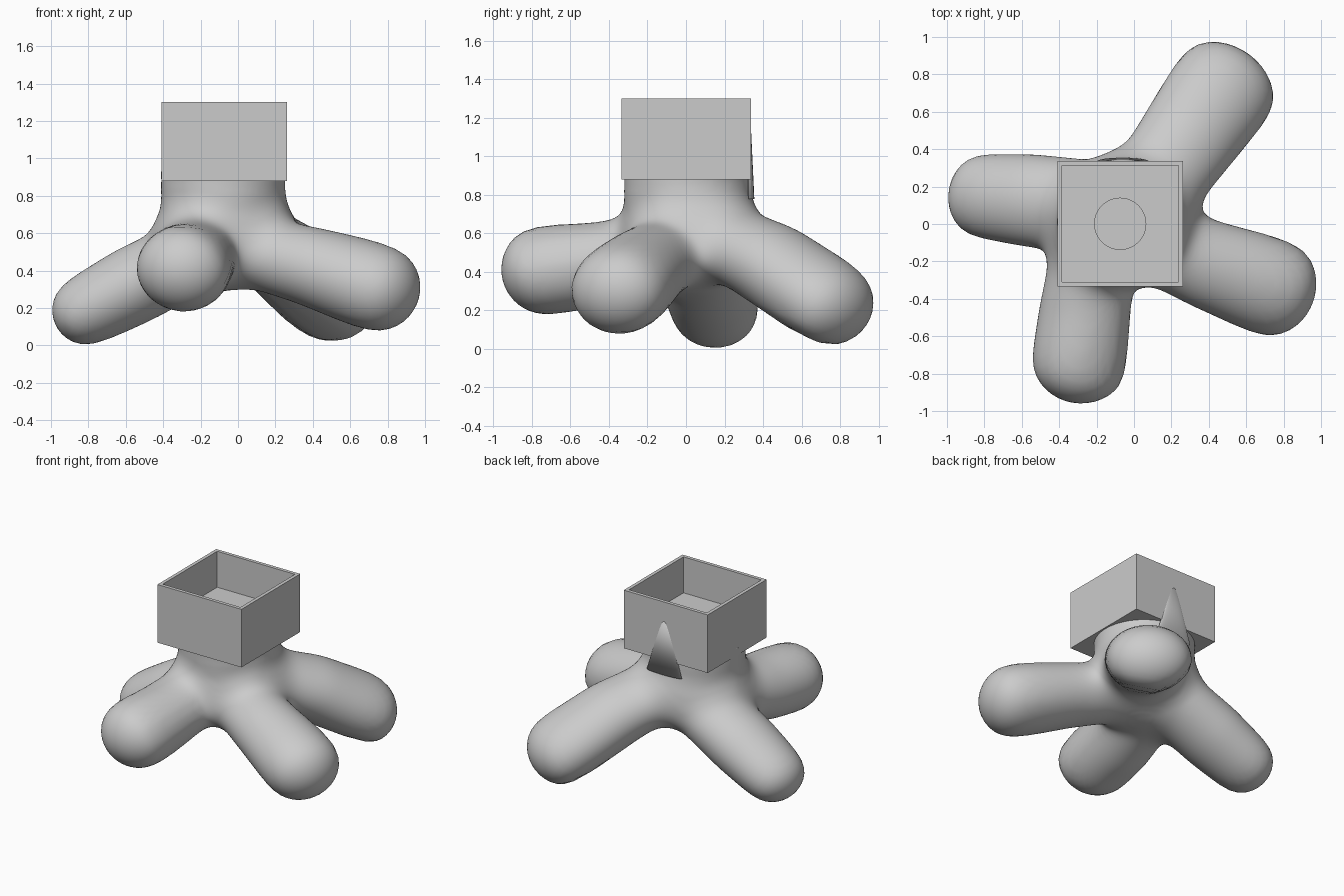
import bpy
import bmesh
from math import cos, sin, tau
from mathutils import Vector

cube = bpy.data.objects.get("Cube")
if cube:
    bpy.data.objects.remove(cube, do_unlink=True)

grey = bpy.data.materials.new("plain grey")
grey.use_nodes = True
GREY = (0.6, 0.6, 0.6, 1.0)
grey.diffuse_color = GREY
grey.node_tree.nodes["Principled BSDF"].inputs["Base Color"].default_value = GREY


def make_object(name, bm, smooth):
    bmesh.ops.recalc_face_normals(bm, faces=bm.faces[:])
    for f in bm.faces:
        f.smooth = smooth
    mesh = bpy.data.meshes.new(name)
    bm.to_mesh(mesh)
    bm.free()
    mesh.materials.append(grey)
    obj = bpy.data.objects.new(name, mesh)
    bpy.context.collection.objects.link(obj)


# Limbs of the body: sideways widening, then (x, y, z, radius) along the limb
LIMBS = (
    (1.0, ((-0.08, 0.01, 0.69, 0.33), (-0.08, 0.01, 1.1, 0.33))),      # neck
    (1.18, ((-0.08, 0.1, 0.56, 0.19), (-0.55, 0.125, 0.325, 0.21),
            (-0.805, 0.15, 0.19, 0.192))),                             # right leg
    (1.1, ((-0.2, 0.0, 0.53, 0.19), (-0.27, -0.5, 0.43, 0.22),
           (-0.285, -0.725, 0.415, 0.238))),                           # front leg
    (1.12, ((0.0, -0.05, 0.52, 0.18), (0.4, -0.22, 0.42, 0.21),
            (0.735, -0.335, 0.312, 0.242))),                           # left leg
    (1.25, ((0.0, 0.05, 0.63, 0.18), (0.29, 0.46, 0.435, 0.213),
            (0.475, 0.725, 0.243, 0.235))),                            # back leg
)
BONES = []
for widen, joints in LIMBS:
    pairs = zip(joints, joints[1:])
    BONES.append([])
    for a, b in pairs:
        axis = Vector(b[:3]) - Vector(a[:3])
        side = Vector((-axis.y, axis.x, 0)).normalized()
        BONES[-1].append((Vector(a[:3]), axis, side, 1 - 1 / widen, a[3], b[3] - a[3]))
BLEND, BEND = 0.14, 0.06


def soft_min(a, b, k):
    h = max(k - abs(a - b), 0.0) / k
    return min(a, b) - h * h * k / 4


def bone_distance(p, start, axis, side, squash, radius, growth):
    offset = p - start
    t = max(0.0, min(1.0, offset.dot(axis) / axis.length_squared))
    offset -= axis * t
    offset -= side * (offset.dot(side) * squash)
    return offset.length - radius - growth * t


def distance(p):
    """Distance to the limbs, with soft joints between them."""
    total = 10.0
    for limb in BONES:
        d = bone_distance(p, *limb[0])
        for bone in limb[1:]:
            # The bones of one limb share a joint, so only the crease is eased
            d = min(d, bone_distance(p, *bone))
        total = soft_min(total, d, BLEND)
    return total


# Soft body: a ball shrink-wrapped from outside onto the joined limbs
core = Vector((-0.06, 0.0, 0.55))
bm = bmesh.new()
bmesh.ops.create_icosphere(bm, subdivisions=6, radius=1)
for v in bm.verts:
    ray = v.co.normalized()
    reach = 1.2
    for _ in range(50):
        d = distance(core + ray * reach)
        if d < 0.001 or reach < 0.1:
            break
        reach -= d * 0.95
    v.co = core + ray * reach
    v.co.z = min(v.co.z, 0.93)
# Ease the bends of the legs
for _ in range(3):
    bmesh.ops.smooth_vert(bm, verts=[v for v in bm.verts if v.co.z < 0.8], factor=0.5,
                          use_axis_x=True, use_axis_y=True, use_axis_z=True)
make_object("four_legged_body", bm, True)

# Open square tray with a round recess, lofted through rings
SIDES = 48
TRAY_X, TRAY_Y = -0.074, 0.001


def ring(bm, size, z, square):
    verts = []
    for i in range(SIDES):
        c, s = cos(tau * i / SIDES), sin(tau * i / SIDES)
        r = size / max(abs(c), abs(s)) if square else size
        verts.append(bm.verts.new((TRAY_X + r * c, TRAY_Y + r * s, z)))
    return verts


bm = bmesh.new()
rings = [ring(bm, *step) for step in (
    (0.336, 0.88, True), (0.336, 1.30, True),    # outer wall
    (0.311, 1.30, True), (0.311, 1.04, True),    # rim and inner wall
    (0.137, 1.04, False), (0.137, 0.98, False),  # floor and recess
)]
for low, high in zip(rings, rings[1:]):
    for i in range(SIDES):
        j = (i + 1) % SIDES
        bm.faces.new((low[i], low[j], high[j], high[i]))
bm.faces.new(rings[0][::-1])
bm.faces.new(rings[-1])
make_object("square_tray", bm, False)

# Slight tapering swelling where the neck runs up the back wall
bm = bmesh.new()
bmesh.ops.create_cone(bm, cap_ends=True, segments=32, radius1=1, radius2=0.05, depth=1)
bmesh.ops.scale(bm, vec=(0.14, 0.022, 0.44), verts=bm.verts)
bmesh.ops.translate(bm, vec=(-0.06, 0.333, 1.0), verts=bm.verts)
make_object("back_swelling", bm, True)
